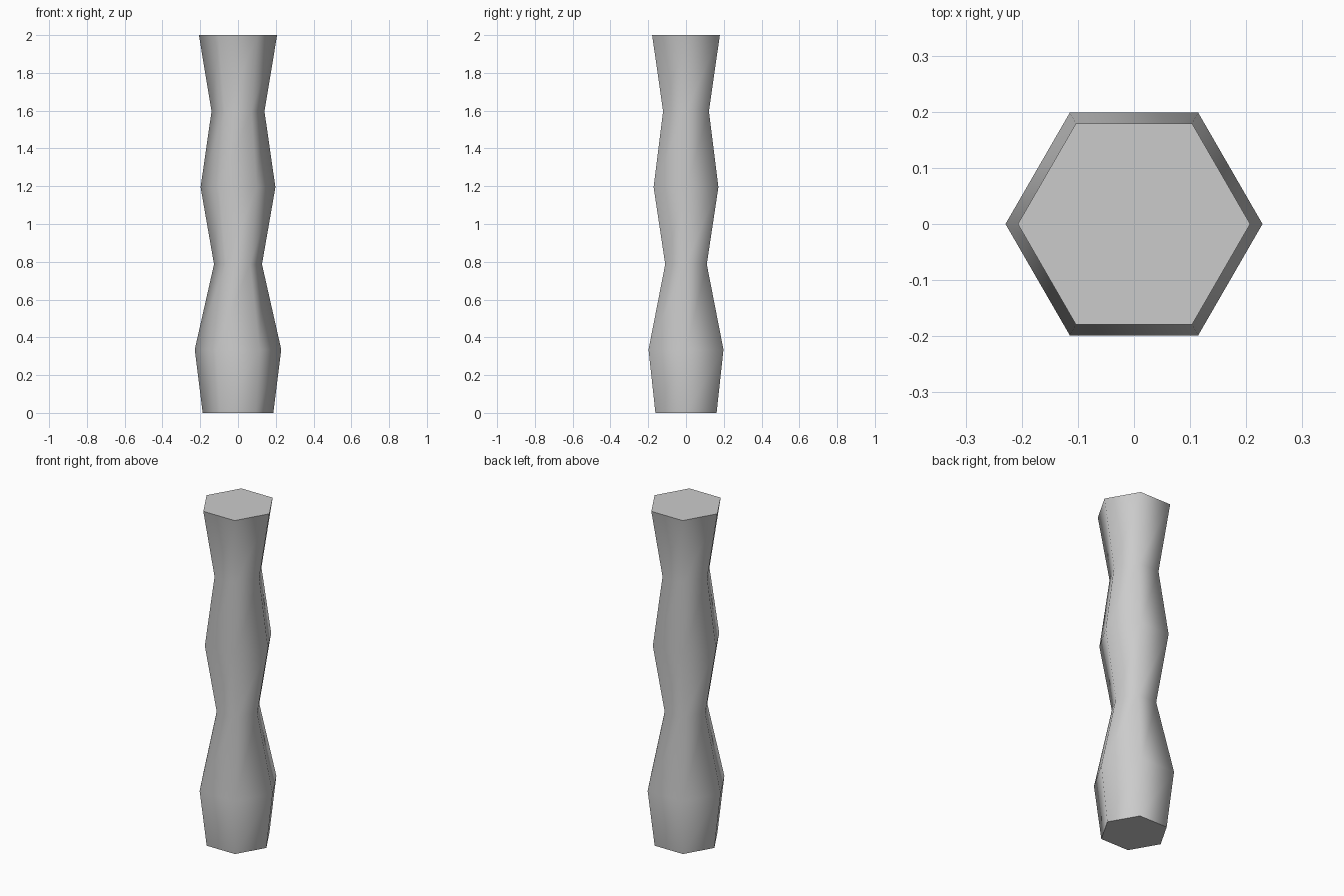
import bpy, bmesh
from math import cos, sin, pi, radians

if "Cube" in bpy.data.objects:
    bpy.data.objects.remove(bpy.data.objects["Cube"])

SIDES = 6
# (height, corner radius) from the foot to the top
PROFILE = [(0, 0.187), (0.335, 0.229), (0.787, 0.127),
           (1.195, 0.198), (1.597, 0.14), (2.0, 0.207)]

# Six-sided turned post: stacked rings joined by quads, capped at both ends
bm = bmesh.new()
rings = [[bm.verts.new((r * cos(2 * pi * i / SIDES), r * sin(2 * pi * i / SIDES), z))
          for i in range(SIDES)] for z, r in PROFILE]
for low, high in zip(rings, rings[1:]):
    for i in range(SIDES):
        j = (i + 1) % SIDES
        bm.faces.new((low[i], low[j], high[j], high[i]))
bm.faces.new(rings[0][::-1])
bm.faces.new(rings[-1])

mesh = bpy.data.meshes.new("post")
bm.to_mesh(mesh)
bm.free()
post = bpy.data.objects.new("post", mesh)
bpy.context.collection.objects.link(post)

# Smooth sides, crisp end caps
bpy.context.view_layer.objects.active = post
post.select_set(True)
bpy.ops.object.shade_smooth_by_angle(angle=radians(70))
